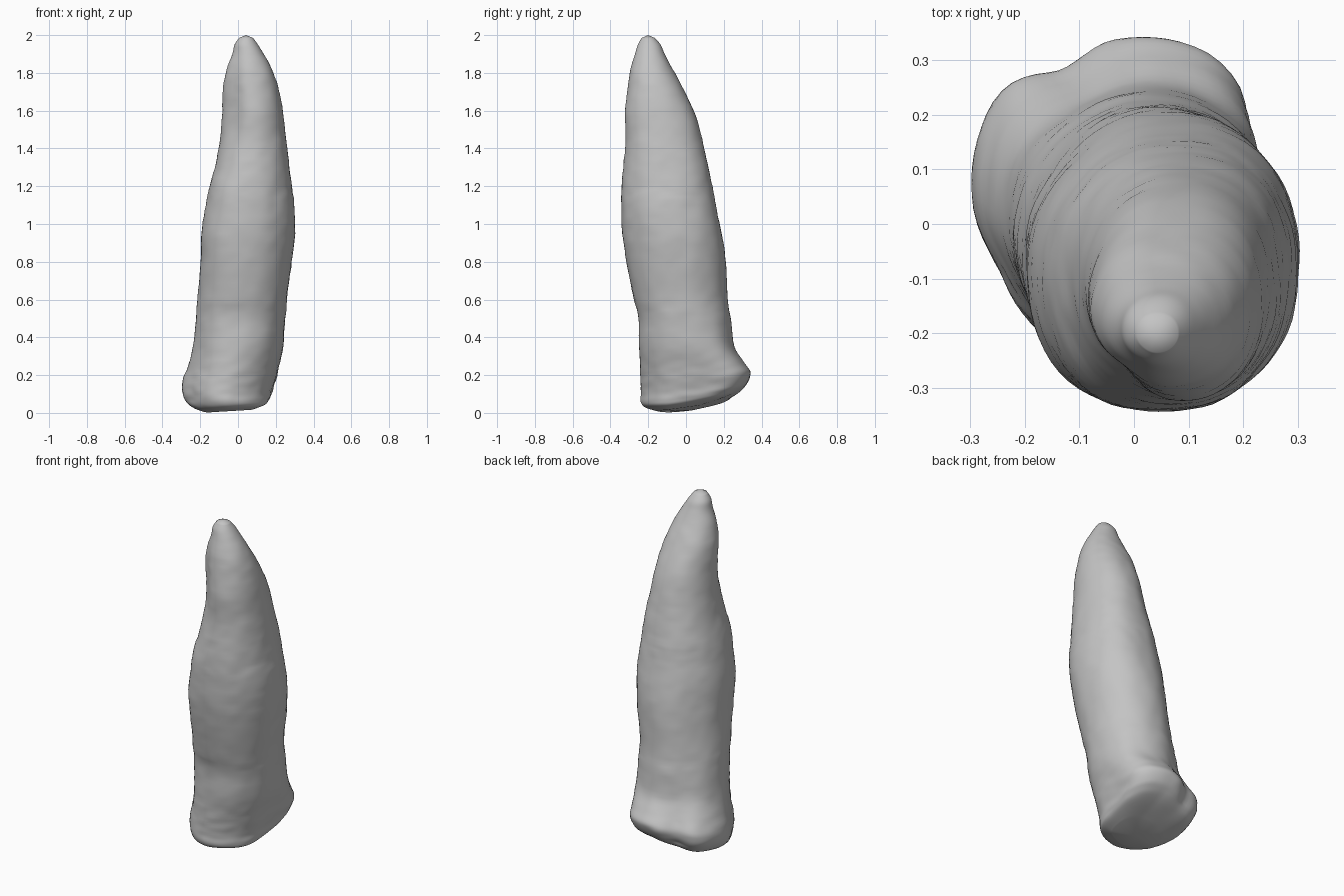
import bpy, bmesh, math
from mathutils import Vector, noise

if "Cube" in bpy.data.objects:
    bpy.data.objects.remove(bpy.data.objects["Cube"])

# Cross-sections, bottom to top: height, x min, x max, y min, y max
SECTIONS = [
    (0.00, -.18, .09, -.15, .08),
    (0.02, -.235, .152, -.215, .24),
    (0.05, -.272, .17, -.238, .30),
    (0.10, -.295, .18, -.24, .333),
    (0.16, -.295, .195, -.24, .343),
    (0.24, -.268, .21, -.243, .307),
    (0.35, -.238, .235, -.247, .258),
    (0.50, -.225, .25, -.253, .238),
    (0.62, -.215, .26, -.28, .22),
    (0.80, -.20, .285, -.315, .21),
    (0.95, -.195, .30, -.333, .19),
    (1.10, -.17, .297, -.34, .16),
    (1.20, -.15, .285, -.34, .14),
    (1.32, -.118, .27, -.33, .115),
    (1.45, -.095, .255, -.322, .085),
    (1.60, -.085, .237, -.325, .042),
    (1.73, -.08, .21, -.31, -.02),
    (1.82, -.06, .18, -.295, -.07),
    (1.90, -.03, .135, -.27, -.112),
    (1.95, -.018, .105, -.255, -.135),
    (1.985, .005, .08, -.235, -.165),
]
# Local swells and hollows: direction, angular width, height, height range, depth
LUMPS = [
    (114, 20, .12, .22, -.052),   # notch at the back of the foot
    (38, 24, .15, .24, .036),     # swell at the back right of the foot
    (212, 22, .15, .22, -.020),   # hollow at the front left of the foot
    (230, 28, 1.0, .30, .016),    # full front left at mid height
    (228, 28, 1.62, .22, -.028),  # flattened front left near the top
    (135, 28, .75, .40, -.016),   # flattened back left
    (45, 30, 1.1, .50, .010),     # full back right
]
SIDES, STEPS = 72, 5


def spline(a, b, c, d, t):
    """Smooth blend between sections b and c."""
    return tuple(.5 * (2 * q + (r - p) * t + (2 * p - 5 * q + 4 * r - s) * t * t
                       + (3 * q - p - 3 * r + s) * t ** 3)
                 for p, q, r, s in zip(a, b, c, d))


def lump(angle, z):
    """Radial offset from all local swells and hollows."""
    total = 0
    for direction, width, height, reach, depth in LUMPS:
        turn = (math.degrees(angle) - direction + 180) % 360 - 180
        total += depth * math.exp(-(turn / width) ** 2 - ((z - height) / reach) ** 2)
    return total


def ring_point(section, i):
    z, x0, x1, y0, y1 = section
    a = 2 * math.pi * i / SIDES
    ca, sa = math.cos(a), math.sin(a)
    low = max(0, 1 - z / .45)
    # Squarer toward the back of the foot, rounder at its front left
    n = 2.1 + low * (.2 + .45 * math.sin(a + .25))
    r = (abs(ca) ** n + abs(sa) ** n) ** (-1 / n)
    x = (x0 + x1) / 2 + (x1 - x0) / 2 * r * ca
    y = (y0 + y1) / 2 + (y1 - y0) / 2 * r * sa
    offset = lump(a, z) * min(1, .2 + z * 12)
    # Slanted foot, lifted toward the back and right, less at the back left
    d = max(0, y + .1)
    lift = (.1 * d + .24 * d * d) * min(1.05, max(.45, 1 + 2 * x))
    z += max(0, 1 - z / .35) * (lift + max(0, .06 * (x + .2)))
    # Soft lumps and fine horizontal wrinkles
    p = Vector((x, y, z))
    bump = .004 * noise.noise(p * 7) + .003 * noise.noise(Vector((x * 14, y * 14, z * 28)))
    offset += bump * min(1, (2 - z) * 4)
    return (x + ca * offset, y + sa * offset, z)


# Lofted rings
last = len(SECTIONS) - 1
rows = []
for k in range(last):
    four = [SECTIONS[min(max(k + o, 0), last)] for o in (-1, 0, 1, 2)]
    rows += [spline(*four, s / STEPS) for s in range(STEPS)]
rows.append(SECTIONS[last])

bm = bmesh.new()
rings = [[bm.verts.new(ring_point(row, i)) for i in range(SIDES)] for row in rows]
for lower, upper in zip(rings, rings[1:]):
    for i in range(SIDES):
        j = (i + 1) % SIDES
        bm.faces.new((lower[i], lower[j], upper[j], upper[i]))

# Rounded tip and underside
tip = bm.verts.new((.042, -.2, 2.0))
foot = bm.verts.new((-.06, -.04, .01))
for i in range(SIDES):
    j = (i + 1) % SIDES
    bm.faces.new((rings[-1][i], rings[-1][j], tip))
    bm.faces.new((rings[0][j], rings[0][i], foot))
bmesh.ops.recalc_face_normals(bm, faces=bm.faces)

mesh = bpy.data.meshes.new("tapered_stone")
bm.to_mesh(mesh)
bm.free()
stone = bpy.data.objects.new("tapered_stone", mesh)
bpy.context.collection.objects.link(stone)

grey = bpy.data.materials.new("stone_grey")
grey.diffuse_color = (.55, .55, .55, 1)
grey.use_nodes = True
grey.node_tree.nodes["Principled BSDF"].inputs["Base Color"].default_value = grey.diffuse_color
mesh.materials.append(grey)

bpy.context.view_layer.objects.active = stone
stone.select_set(True)
bpy.ops.object.shade_smooth_by_angle(angle=math.radians(40))
